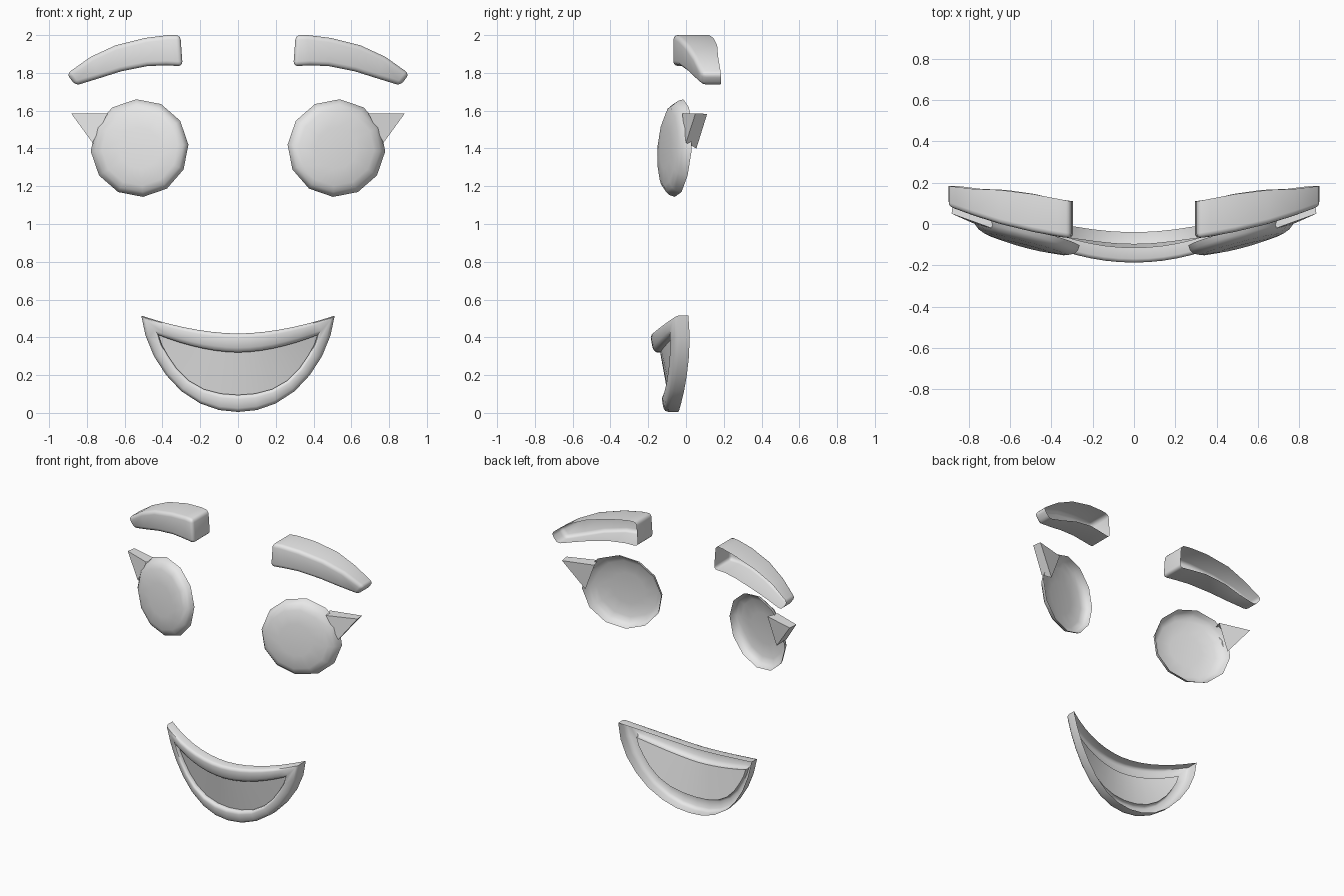
import bpy, bmesh, math
from mathutils import Vector

if "Cube" in bpy.data.objects:
    bpy.data.objects.remove(bpy.data.objects["Cube"])

grey = bpy.data.materials.new("plain_grey")
grey.diffuse_color = (0.8, 0.8, 0.8, 1)
grey.use_nodes = True
grey.node_tree.nodes["Principled BSDF"].inputs["Base Color"].default_value = grey.diffuse_color


def make_part(name, bm, outward, mirror=False, smooth=50):
    """Turn a bmesh into a shaded object whose open shell faces 'outward'."""
    bmesh.ops.remove_doubles(bm, verts=bm.verts[:], dist=0.0005)
    bmesh.ops.recalc_face_normals(bm, faces=bm.faces[:])
    total = sum((f.normal * f.calc_area() for f in bm.faces), Vector())
    if total.dot(Vector(outward)) < 0:
        bmesh.ops.reverse_faces(bm, faces=bm.faces[:])
    mesh = bpy.data.meshes.new(name)
    bm.to_mesh(mesh)
    bm.free()
    mesh.materials.append(grey)
    obj = bpy.data.objects.new(name, mesh)
    bpy.context.collection.objects.link(obj)
    bpy.ops.object.select_all(action='DESELECT')
    obj.select_set(True)
    bpy.context.view_layer.objects.active = obj
    bpy.ops.object.shade_smooth_by_angle(angle=math.radians(smooth))
    if mirror:
        obj.modifiers.new("Mirror", 'MIRROR')
    return obj


def loft(bm, rings, closed=True):
    """Bridge equal-length rings of points with quads; return the vertex rings."""
    vr = [[bm.verts.new(p) for p in ring] for ring in rings]
    for a, b in zip(vr, vr[1:]):
        n = len(a)
        for i in range(n if closed else n - 1):
            j = (i + 1) % n
            bm.faces.new((a[i], a[j], b[j], b[i]))
    return vr


# Eyes: twelve-sided shallow domes, open behind and turned outwards
def eye_point(r, depth, i):
    a = math.radians(86 + 30 * i)
    dx, dz = r * math.cos(a), r * math.sin(a)
    return (0.521 + dx, -0.037 + 0.26 * dx + 0.07 * dz - depth, 1.402 + dz)


bm = bmesh.new()
profile = [(0.259, 0), (0.25, 0.028), (0.232, 0.048), (0.2, 0.062), (0.11, 0.072)]
rings = loft(bm, [[eye_point(r, d, i) for i in range(12)] for r, d in profile])
bm.faces.new(rings[-1])
make_part("eyes", bm, (0, -1, 0), mirror=True)

# Eyelashes: triangular wedges, open on the side against the eye
bm = bmesh.new()
front = [(0.69, -0.02, 1.585), (0.883, 0.05, 1.585), (0.77, 0.0, 1.43)]
back = [(0.665, 0.055, 1.585), (0.875, 0.112, 1.583), (0.735, 0.055, 1.40)]
f, b = loft(bm, [front, back], closed=False)
bm.faces.new(f)
bm.faces.new(b)
make_part("eyelashes", bm, (1, 0, 0), mirror=True, smooth=30)

# Eyebrows: arched bars with rounded front edges, open behind
# stations: top x, top z, bottom x, bottom z, front y, back y
stations = [
    (0.305, 2.00, 0.293, 1.835, -0.070, 0.110),
    (0.37, 2.00, 0.38, 1.840, -0.060, 0.122),
    (0.49, 1.985, 0.48, 1.836, -0.038, 0.145),
    (0.65, 1.945, 0.62, 1.808, 0.000, 0.165),
    (0.78, 1.885, 0.74, 1.770, 0.040, 0.170),
    (0.907, 1.795, 0.86, 1.733, 0.083, 0.185),
]
bm = bmesh.new()
rings = loft(bm, [[(xt, yb, zt), (xt, yf, zt), (xb, yf, zb), (xb, yb, zb)]
                  for xt, zt, xb, zb, yf, yb in stations], closed=False)
bm.faces.new(rings[0])
bm.faces.new(rings[-1])
bmesh.ops.recalc_face_normals(bm, faces=bm.faces[:])
edges = [e for e in bm.edges
         if len(e.link_faces) == 2 and e.calc_face_angle() > 0.75]
bmesh.ops.bevel(bm, geom=edges, offset=0.024, segments=3, profile=0.5,
                affect='EDGES', clamp_overlap=True)
make_part("eyebrows", bm, (0, -1, 0), mirror=True)

# Mouth: curved smile with a raised lip, a deep outer wall and a recessed plate
OUTER = [(0, .005), (.1, .015), (.2, .05), (.3, .115), (.38, .2), (.445, .3),
         (.49, .41), (.512, .515)]
INNER = [(0, .095), (.09, .102), (.18, .125), (.262, .172), (.325, .235),
         (.372, .305), (.403, .36), (.42, .412)]


def smile_loop(bottom, top_mid):
    n = len(bottom) - 1
    xc, zc = bottom[-1]
    top = [(xc * k / n, top_mid + (zc - top_mid) * abs(k / n) ** 1.8)
           for k in range(-n, n + 1)]
    low = [(math.copysign(bottom[abs(k)][0], k), bottom[abs(k)][1])
           for k in range(n - 1, -n, -1)]
    return top + low


def face_curve(x, z):
    return -0.115 - 0.18 * z + 0.55 * x * x


outer, inner = smile_loop(OUTER, 0.42), smile_loop(INNER, 0.32)
# lip profile: blend from outer to inner loop, depth behind the face curve
lip = [(0, 0.076), (0, 0.022), (0.07, 0.007), (0.22, 0.0), (0.75, 0.0),
       (0.92, 0.007), (1.0, 0.018), (1.0, 0.036)]
rings = []
for t, depth in lip:
    ring = []
    for (xo, zo), (xi, zi) in zip(outer, inner):
        x, z = xo + (xi - xo) * t, zo + (zi - zo) * t
        ring.append((x, face_curve(x, z) + depth, z))
    rings.append(ring)
bm = bmesh.new()
edge = loft(bm, rings)[-1]
count, last = len(edge), 2 * (len(INNER) - 1)
for k in range(last):
    quad = [edge[k], edge[k + 1], edge[(count - k - 1) % count], edge[(count - k) % count]]
    bm.faces.new(list(dict.fromkeys(quad)))
make_part("mouth", bm, (0, -1, 0))
